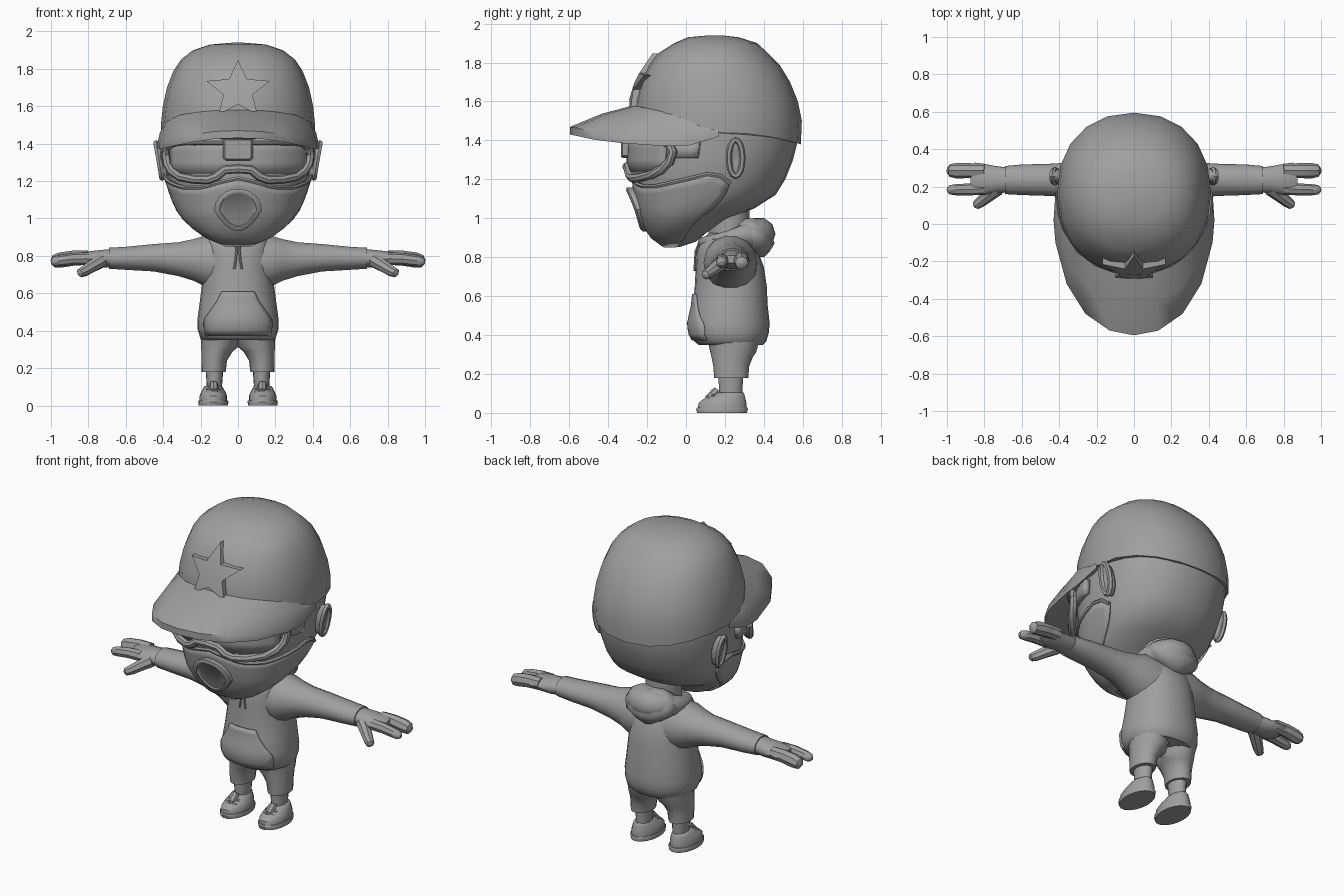
import bpy, bmesh, math
from mathutils import Vector as V

if "Cube" in bpy.data.objects:
    bpy.data.objects.remove(bpy.data.objects["Cube"])

grey = bpy.data.materials.new("plain grey")
grey.diffuse_color = (0.35, 0.35, 0.35, 1)
grey.use_nodes = True
grey.node_tree.nodes["Principled BSDF"].inputs["Base Color"].default_value = grey.diffuse_color


def finish(name, verts, faces, angle=40):
    bm = bmesh.new()
    vs = [bm.verts.new(v) for v in verts]
    for f in faces:
        bm.faces.new([vs[i] for i in f])
    bmesh.ops.recalc_face_normals(bm, faces=bm.faces)
    me = bpy.data.meshes.new(name)
    bm.to_mesh(me)
    bm.free()
    me.materials.append(grey)
    ob = bpy.data.objects.new(name, me)
    bpy.context.collection.objects.link(ob)
    bpy.context.view_layer.objects.active = ob
    ob.select_set(True)
    bpy.ops.object.shade_smooth_by_angle(angle=math.radians(angle))
    ob.select_set(False)
    return ob


def loft(name, rings, closed=False, angle=40):
    n, m = len(rings[0]), len(rings)
    faces = []
    for i in range(m if closed else m - 1):
        a, b = i * n, (i + 1) % m * n
        faces += [(a + j, a + (j + 1) % n, b + (j + 1) % n, b + j) for j in range(n)]
    if not closed:
        faces += [tuple(range(n)), tuple(range((m - 1) * n, m * n))]
    return finish(name, [p for r in rings for p in r], faces, angle)


def sheet(name, fn, nu, nv, thick):
    verts = [fn(i / nu, j / nv) for j in range(nv + 1) for i in range(nu + 1)]
    w = nu + 1
    faces = [(j * w + i, j * w + i + 1, j * w + w + i + 1, j * w + w + i)
             for j in range(nv) for i in range(nu)]
    ob = finish(name, verts, faces)
    mod = ob.modifiers.new("thickness", "SOLIDIFY")
    mod.thickness, mod.offset = thick, 0
    return ob


def tube(name, pts, radii, closed=False, ref=(0, 0, 1), n=8):
    pts = [V(p) for p in pts]
    m, rings = len(pts), []
    if not isinstance(radii, (list, tuple)):
        radii = [radii] * m
    for i, p in enumerate(pts):
        a = pts[(i - 1) % m] if closed or i else p
        b = pts[(i + 1) % m] if closed or i < m - 1 else p
        side = (b - a).cross(V(ref)).normalized()
        up = side.cross(b - a).normalized()
        rings.append([p + radii[i] * (side * math.cos(k * math.tau / n) + up * math.sin(k * math.tau / n))
                      for k in range(n)])
    return loft(name, rings, closed)


def lerp(table, t):
    if t <= table[0][0]:
        return table[0][1:]
    for a, b in zip(table, table[1:]):
        if t <= b[0]:
            k = (t - a[0]) / (b[0] - a[0])
            return [u + (v - u) * k for u, v in zip(a[1:], b[1:])]
    return table[-1][1:]


def surf(table, z, deg, off=0.0, p=2.2):
    """Point on a body given as rows of height, front y, back y, half width."""
    yf, yb, w = lerp(table, z)
    s, c = math.sin(math.radians(deg)), math.cos(math.radians(deg))
    power = lambda v: math.copysign(abs(v) ** (2 / p), v)
    return V(((w + off) * power(s), (yf + yb) / 2 - ((yb - yf) / 2 + off) * power(c), z))


def front_y(table, x, z, p=2.2):
    yf, yb, w = lerp(table, z)
    return (yf + yb) / 2 - (yb - yf) / 2 * max(0, 1 - abs(x / w) ** p) ** (1 / p)


def body(name, table, n):
    return loft(name, [[surf(table, r[0], k * 360 / n) for k in range(n)] for r in table])


# Head and neck
HEAD = [(.853, -.10, -.03, .05), (.88, -.15, .05, .13), (.93, -.19, .11, .21), (1.0, -.225, .22, .285),
        (1.05, -.24, .35, .32), (1.12, -.255, .46, .35), (1.2, -.265, .51, .375), (1.3, -.27, .55, .39),
        (1.42, -.265, .58, .395), (1.5, -.25, .57, .39)]
body("head", HEAD, 28)
tube("neck", [(0, .22, .85), (0, .22, 1.08)], .105, ref=(0, 1, 0), n=16)

# Cap crown with a rim that dips at the back
CAP = [(1.40, -.27, .59, .412), (1.5, -.27, .595, .412), (1.6, -.265, .575, .402), (1.7, -.235, .535, .38),
       (1.79, -.19, .48, .345), (1.85, -.14, .42, .305), (1.9, -.06, .365, .24), (1.93, .01, .27, .15),
       (1.94, .12, .18, .03)]
rings = [[surf(CAP, r[0], k * 18) for k in range(20)] for r in CAP]
for p in rings[0]:
    p.z = 1.44 - .06 * (max(0, p.y - .2) / .39) ** 2
loft("cap_crown", rings)

# Cap brim: half outline rows of x, y, top z, underside z
half = [(0, -.595, 1.47, 1.43), (.13, -.57, 1.465, 1.425), (.26, -.48, 1.445, 1.405), (.36, -.32, 1.42, 1.385),
        (.42, -.1, 1.40, 1.37), (.43, .02, 1.405, 1.375), (.42, .17, 1.44, 1.42)]
inner = [(0, 1.58), (14, 1.578), (28, 1.57), (46, 1.555), (66, 1.52), (78, 1.48), (89, 1.45)]
rings = []
for i in range(-6, 7):
    s = -1 if i < 0 else 1
    x, y, zt, zb = half[abs(i)]
    deg, zi = inner[abs(i)]
    a = surf(CAP, zi, s * deg, .004)
    o, u = V((s * x, y, zt)), V((s * x, y, zb))
    mid = (a + o) / 2 + V((0, 0, .012))
    b = surf(HEAD, 1.42, s * deg, -.01)
    rings.append([a, mid, o, u, (u + b) / 2 + V((0, 0, .012)), b])
loft("cap_brim", rings, angle=50)

# Raised star on the cap
outline = []
for k in range(10):
    r, t = (.178 if k % 2 == 0 else .082), math.pi / 2 + k * math.pi / 5
    outline.append((r * math.cos(t), 1.685 + .162 * r / .178 * math.sin(t)))
outline.append((0, 1.69))
verts = [(x, front_y(CAP, x, z) - d, z) for d in (-.03, .03) for x, z in outline]
faces = []
for k in range(10):
    j = (k + 1) % 10
    faces += [(k, j, j + 11, k + 11), (10, k, j), (21, k + 11, j + 11)]
finish("cap_star", verts, faces, 35)

# Ears
for s, side in ((-1, "left"), (1, "right")):
    lean = lambda y, z, x=0: (s * (.418 + .17 * z + x), .255 + y, 1.31 + z)
    rings = [[lean(.04 * math.cos(t) * f, .1 * math.sin(t) * f, dx)
              for t in (k * math.tau / 14 for k in range(14))]
             for dx, f in ((-.045, .6), (-.03, .95), (0, 1), (.008, .7), (-.004, .2))]
    loft(side + "_ear", rings, angle=60)
    tube(side + "_ear_rim", [lean(.035 * math.cos(k * math.tau / 16), .093 * math.sin(k * math.tau / 16), .004)
                             for k in range(16)], .016, True, (1, 0, 0), 6)

# Face mask, its rim and its round valve
MASK_TOP = [(0, 1.215), (12, 1.195), (28, 1.165), (50, 1.165), (75, 1.2), (92, 1.235), (104, 1.18)]
mask_edge = lambda deg: lerp(MASK_TOP, abs(deg))[0]


def mask(u, v):
    deg = (2 * u - 1) * 104
    return surf(HEAD, .856 + (mask_edge(deg) - .856) * v, deg, .008)


sheet("mask", mask, 32, 8, .012)
tube("mask_rim", [surf(HEAD, mask_edge(d), d, .012) for d in range(-104, 105, 8)], .011, n=6)
rings = []
for off, f in ((-.01, 1), (.022, 1), (.03, .88), (.03, .78), (.022, .72)):
    ring = []
    for k in range(18):
        t = k * math.tau / 18
        x, dz = .128 * f * math.cos(t), .115 * f * math.sin(t)
        if dz < 0:
            x *= 1 + 3.2 * dz
        ring.append((x, -.242 - .36 * dz - off + .6 * x * x, 1.045 + dz))
    rings.append(ring)
loft("mask_valve", rings)

# Goggles: lens, frame, nose bridge and straps
sheet("goggle_lens", lambda u, v: surf(HEAD, 1.24 + .18 * v, (2 * u - 1) * 58, .025), 20, 3, .02)
path = [(0, 1.265), (8, 1.26), (14, 1.225), (20, 1.208), (32, 1.208), (46, 1.222), (56, 1.25), (62, 1.29),
        (64, 1.34), (60, 1.385), (48, 1.41), (30, 1.415), (12, 1.415)]
path += [(-a, z) for a, z in path[:0:-1]]
tube("goggle_frame", [surf(HEAD, z, a, .035) for a, z in path], .024, True, (0, 1, 0), 8)
loft("goggle_bridge", [[(.08 * sx * f, y, 1.368 + .058 * sz * f) for sx, sz in
                        ((-1, -.8), (-.8, -1), (.8, -1), (1, -.8), (1, 1), (-1, 1))]
                       for y, f in ((-.25, 1), (-.325, 1), (-.335, .88))])
for s, side in ((-1, "left"), (1, "right")):
    sheet(side + "_goggle_strap", lambda u, v: surf(HEAD, 1.31 + .085 * v, s * (58 + 23 * u), .012), 5, 2, .03)

# Hoodie body with pocket, drawstrings and hood
TORSO = [(.35, .065, .395, .185), (.365, .045, .412, .203), (.41, .02, .425, .217), (.46, .015, .43, .217),
         (.55, .035, .42, .205), (.65, .045, .415, .192), (.75, .05, .40, .18), (.83, .055, .37, .18),
         (.89, .08, .33, .17), (.925, .12, .31, .12)]
body("hoodie", TORSO, 24)


def pocket(u, v):
    z = .375 + .235 * v
    x = (2 * u - 1) * lerp([(.375, .17), (.45, .185), (.55, .115), (.61, .085)], z)[0]
    return x, front_y(TORSO, x, z) - .004, z


sheet("pocket", pocket, 12, 8, .012)
for s, side in ((-1, "left"), (1, "right")):
    tube(side + "_drawstring", [(s * x, front_y(TORSO, x, z) - .006, z) for x, z in
                                ((.012, .89), (.008, .83), (.012, .78), (.02, .73))], .006, ref=(0, 1, 0), n=6)
ring_pts, ring_rad = [], []
for k in range(24):
    t = k * math.tau / 24
    b = (1 - math.cos(t)) / 2
    ring_pts.append((.135 * math.sin(t), .225 - (.135 + .015 * b) * math.cos(t), .875 + .045 * b))
    ring_rad.append(.03 + .055 * b * b)
tube("hood", ring_pts, ring_rad, True, n=10)
rings = [[(w * math.cos(k * math.tau / 12), y + d * math.sin(k * math.tau / 12), z) for k in range(12)]
         for z, w, y, d in ((.80, .03, .37, .03), (.83, .09, .37, .06), (.87, .15, .355, .1),
                            (.92, .17, .34, .1), (.97, .14, .33, .08), (1.0, .09, .335, .04))]
loft("hood_drape", rings, angle=60)

for s, side in ((-1, "left"), (1, "right")):
    # Sleeves and hands: rows of x, low z, high z, front y, back y
    def limb(name, rows):
        loft(side + name, [[(s * x, (a + b) / 2 + (b - a) / 2 * math.cos(k * math.tau / 14),
                             (lo + hi) / 2 + (hi - lo) / 2 * math.sin(k * math.tau / 14)) for k in range(14)]
                           for x, lo, hi, a, b in rows])
    limb("_sleeve", [(.08, .6, .925, .09, .37), (.18, .635, .91, .09, .365), (.24, .665, .892, .115, .345),
                     (.32, .69, .875, .14, .33), (.45, .715, .865, .15, .322), (.6, .724, .85, .155, .318),
                     (.69, .73, .845, .16, .31)])
    limb("_hand", [(.68, .738, .838, .168, .302), (.74, .735, .832, .165, .31), (.8, .742, .825, .155, .322),
                   (.85, .755, .818, .158, .328), (.875, .77, .81, .18, .31)])
    tube(side + "_outer_finger", [(s * .8, .285, .79), (s * .88, .285, .788), (s * .95, .285, .778),
                                  (s * .985, .286, .77), (s * 1.0, .287, .768)], [.038, .04, .041, .034, .012])
    tube(side + "_inner_finger", [(s * .8, .19, .785), (s * .88, .185, .784), (s * .95, .183, .775),
                                  (s * .985, .183, .768), (s * 1.0, .183, .766)], [.034, .032, .03, .025, .01])
    tube(side + "_thumb", [(s * .73, .19, .775), (s * .78, .15, .745), (s * .82, .118, .72),
                           (s * .845, .1, .708), (s * .853, .094, .704)], [.04, .034, .03, .024, .009])

    # Shorts leg and shin: rows of z, centre x, half width, front y, back y
    def leg(name, rows):
        loft(side + name, [[(s * (c + w * math.cos(k * math.tau / 16)),
                             (a + b) / 2 + (b - a) / 2 * math.sin(k * math.tau / 16), z) for k in range(16)]
                           for z, c, w, a, b in rows])
    leg("_shorts_leg", [(.18, .13, .064, .145, .32), (.24, .127, .068, .14, .325), (.29, .112, .084, .13, .345),
                        (.31, .1, .098, .125, .36), (.38, .095, .105, .11, .38)])
    leg("_shin", [(.06, .128, .04, .17, .29), (.12, .126, .042, .17, .29), (.2, .126, .048, .165, .295)])

    # Shoe: sole, upper, tongue and laces
    def slab(name, rows):
        loft(side + name, [[(s * (.132 + w * math.cos(t)), (a + b) / 2 + (b - a) / 2 * math.sin(t), z)
                            for t in (k * math.tau / 18 for k in range(18))] for z, w, a, b in rows])
    slab("_sole", [(0, .078, .055, .315), (.02, .081, .05, .32), (.028, .078, .055, .316)])
    slab("_shoe", [(.025, .074, .06, .312), (.05, .074, .062, .312), (.07, .066, .085, .308),
                   (.085, .058, .12, .304), (.1, .05, .15, .3), (.105, .04, .16, .295)])
    tube(side + "_tongue", [(s * .13, .12, .075), (s * .13, .15, .1), (s * .13, .165, .118)], [.022, .026, .02])
    for y, z in ((.105, .083), (.13, .098)):
        tube(side + "_lace", [(s * .092, y + .015, z - .012), (s * .13, y, z), (s * .168, y + .015, z - .012)],
             .007, n=6)
